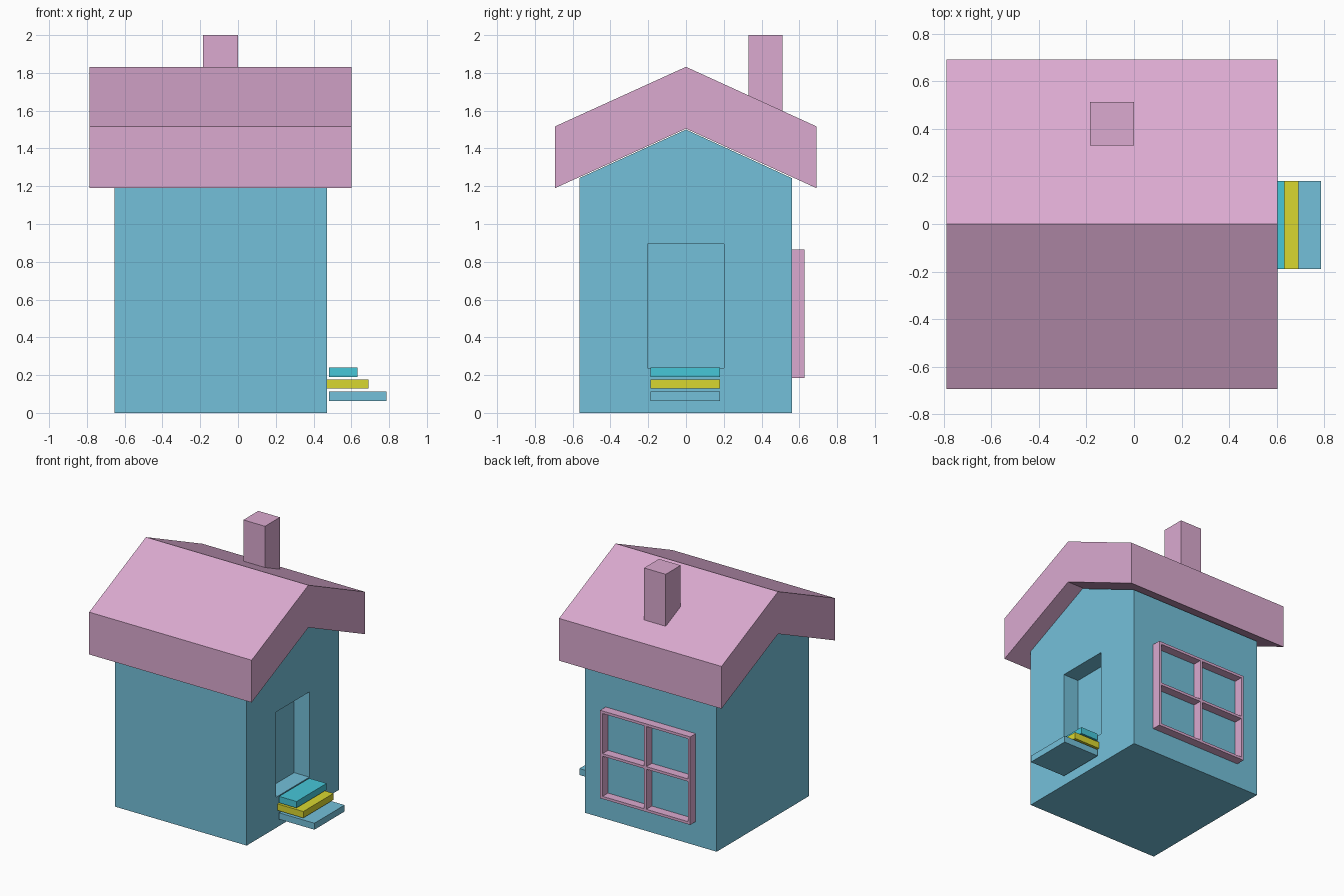
import bpy
import bmesh

if "Cube" in bpy.data.objects:
    bpy.data.objects.remove(bpy.data.objects["Cube"], do_unlink=True)


def make_material(name, rgb):
    """Material from 0-255 display colour, stored as linear."""
    lin = [((c / 255 + 0.055) / 1.055) ** 2.4 for c in rgb] + [1.0]
    mat = bpy.data.materials.new(name)
    mat.use_nodes = True
    mat.diffuse_color = lin
    mat.node_tree.nodes["Principled BSDF"].inputs["Base Color"].default_value = lin
    return mat


pink = make_material("pink", (219, 170, 208))
blue = make_material("blue", (116, 192, 218))
yellow = make_material("yellow", (217, 215, 48))
teal = make_material("teal", (70, 199, 217))


def prism(name, profile, x0, x1, mat):
    """Extrude a (y, z) profile along x."""
    bm = bmesh.new()
    face = bm.faces.new([bm.verts.new((x0, y, z)) for y, z in profile])
    ext = bmesh.ops.extrude_face_region(bm, geom=[face])
    moved = [v for v in ext["geom"] if isinstance(v, bmesh.types.BMVert)]
    bmesh.ops.translate(bm, verts=moved, vec=(x1 - x0, 0, 0))
    bmesh.ops.recalc_face_normals(bm, faces=bm.faces)
    mesh = bpy.data.meshes.new(name)
    bm.to_mesh(mesh)
    bm.free()
    mesh.materials.append(mat)
    obj = bpy.data.objects.new(name, mesh)
    bpy.context.collection.objects.link(obj)
    return obj


def box(name, x, y, z, mat):
    """Box from (min, max) ranges."""
    profile = [(y[0], z[0]), (y[1], z[0]), (y[1], z[1]), (y[0], z[1])]
    return prism(name, profile, x[0], x[1], mat)


# House walls with gables
walls = prism("walls", [(-0.565, 0), (0.56, 0), (0.56, 1.243), (0, 1.5), (-0.565, 1.243)],
              -0.655, 0.47, blue)

# Doorway recess cut into the gable wall
cutter = box("doorway_cutter", (0.34, 0.6), (-0.205, 0.2), (0.237, 0.895), blue)
cutter.hide_render = True
cut = walls.modifiers.new("doorway", "BOOLEAN")
cut.operation = "DIFFERENCE"
cut.solver = "EXACT"
cut.object = cutter
bpy.context.view_layer.objects.active = walls
bpy.ops.object.modifier_apply(modifier=cut.name)
bpy.data.objects.remove(cutter, do_unlink=True)

# Roof with thick upright eaves
prism("roof", [(-0.693, 1.19), (0, 1.505), (0.69, 1.19),
               (0.69, 1.517), (0, 1.832), (-0.693, 1.517)], -0.787, 0.602, pink)

# Chimney
box("chimney", (-0.185, 0), (0.33, 0.512), (1.56, 2.0), pink)

# Doorsteps
for name, x, z, mat in [("bottom_step", (0.483, 0.785), 0.063, blue),
                        ("middle_step", (0.47, 0.69), 0.128, yellow),
                        ("top_step", (0.483, 0.632), 0.19, teal)]:
    box(name, x, (-0.188, 0.18), (z, z + 0.05), mat)

# Window lattice on the back wall
left, right, low, high, bar = -0.475, 0.295, 0.185, 0.865, 0.02
depth = (0.558, 0.627)
for i, label in enumerate(("first", "middle", "last")):
    x = left + (right - left - bar) * i / 2
    z = low + (high - low - bar) * i / 2
    box(f"window_upright_{label}", (x, x + bar), depth, (low, high), pink)
    box(f"window_crossbar_{label}", (left, right), depth, (z, z + bar), pink)
